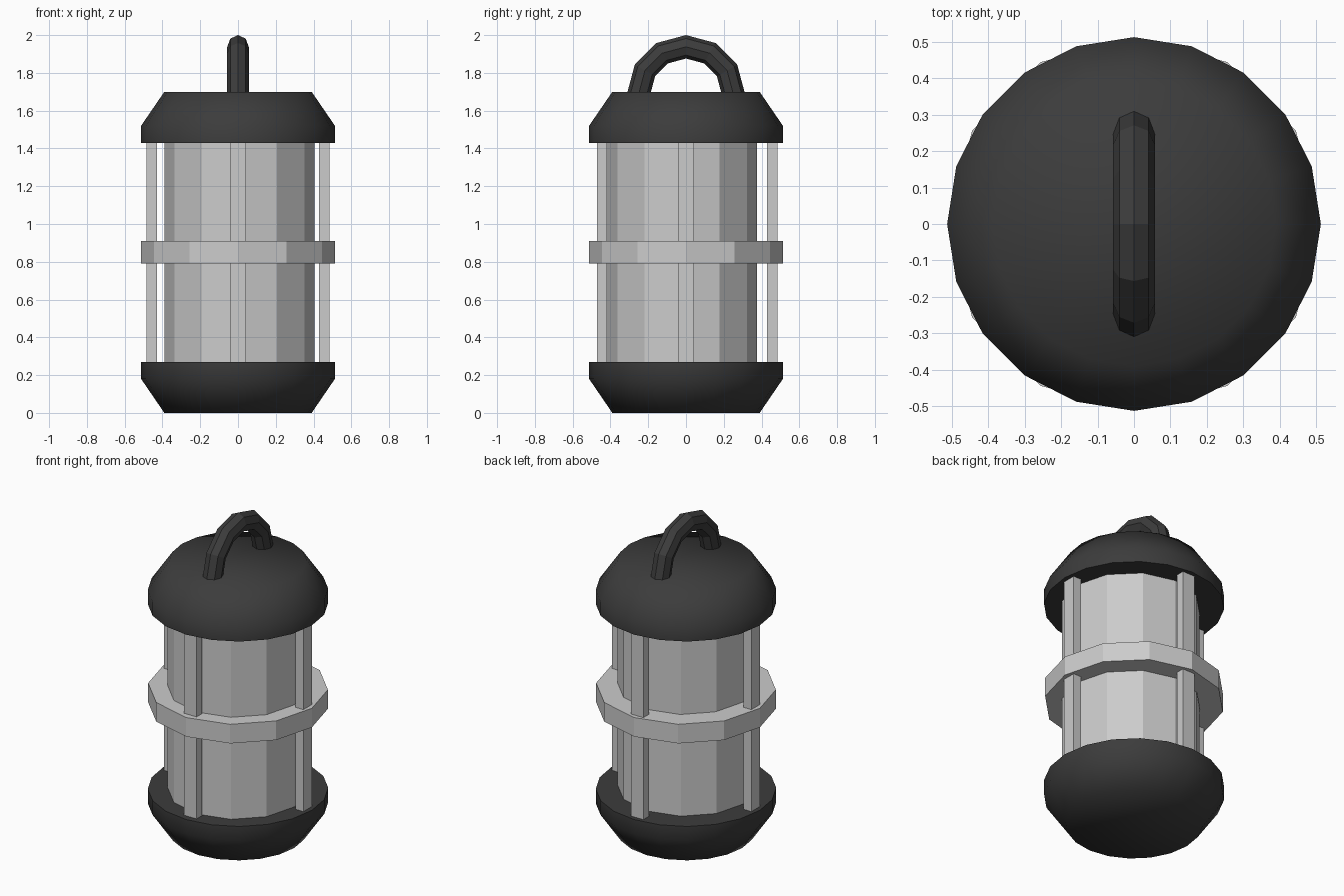
import bpy, bmesh, math
from mathutils import Vector

if "Cube" in bpy.data.objects:
    bpy.data.objects.remove(bpy.data.objects["Cube"])

dark = bpy.data.materials.new("dark_metal")
dark.diffuse_color = (0.045, 0.045, 0.045, 1)
dark.use_nodes = True
dark.node_tree.nodes["Principled BSDF"].inputs["Base Color"].default_value = dark.diffuse_color


def make_object(name, bm, mat=None, smooth=None):
    bmesh.ops.recalc_face_normals(bm, faces=bm.faces)
    mesh = bpy.data.meshes.new(name)
    bm.to_mesh(mesh)
    bm.free()
    ob = bpy.data.objects.new(name, mesh)
    bpy.context.collection.objects.link(ob)
    if mat:
        mesh.materials.append(mat)
    if smooth:
        bpy.ops.object.select_all(action='DESELECT')
        ob.select_set(True)
        bpy.context.view_layer.objects.active = ob
        bpy.ops.object.shade_smooth_by_angle(angle=math.radians(smooth))
    return ob


def bridge(bm, a, b):
    for i in range(len(a)):
        j = (i + 1) % len(a)
        bm.faces.new((a[i], a[j], b[j], b[i]))


def lathe(name, profile, sides, closed=False, centre=(0, 0), mat=None, smooth=None):
    """Stack rings of (radius, z); cap the ends or loop the profile shut."""
    bm = bmesh.new()
    angles = [2 * math.pi * i / sides for i in range(sides)]
    rings = [[bm.verts.new((centre[0] + r * math.cos(t), centre[1] + r * math.sin(t), z))
              for t in angles] for r, z in profile]
    for a, b in zip(rings, rings[1:]):
        bridge(bm, a, b)
    if closed:
        bridge(bm, rings[-1], rings[0])
    else:
        bm.faces.new(rings[0])
        bm.faces.new(rings[-1])
    return make_object(name, bm, mat, smooth)


# Base and lid: 20-sided, smooth, with a sharp rim
lathe("base", [(0.39, 0), (0.513, 0.18), (0.513, 0.27)], 20, mat=dark, smooth=60)
lathe("lid", [(0.513, 1.43), (0.513, 1.52), (0.39, 1.70)], 20, mat=dark, smooth=60)

# Faceted lamp body, slightly off centre, and the band round the middle
lathe("lamp_body", [(0.397, 0.26), (0.397, 1.44)], 12, centre=(0.008, -0.02))
lathe("middle_band", [(0.38, 0.79), (0.513, 0.79), (0.513, 0.91), (0.38, 0.91)], 12, closed=True)

# Four upright guard bars
for i, name in enumerate(("right", "back", "left", "front")):
    t = i * math.pi / 2
    out = Vector((math.cos(t), math.sin(t), 0))
    side = Vector((-math.sin(t), math.cos(t), 0))
    dist = 0.445 if name == "front" else 0.457
    bm = bmesh.new()
    bmesh.ops.create_cube(bm, size=1)
    for v in bm.verts:
        p = v.co.copy()
        v.co = out * (dist + p.x * 0.054) + side * (p.y * 0.086) + Vector((0, 0, 0.85 + p.z * 1.18))
    make_object("guard_bar_" + name, bm)

# Carrying handle: octagonal tube swept over a half circle in six segments
bm = bmesh.new()
rings = []
for i in range(7):
    t = math.pi * i / 6
    ring = []
    for k in range(8):
        u = 2 * math.pi * k / 8
        r = 0.251 + 0.062 * math.cos(u)
        ring.append(bm.verts.new((0.057 * math.sin(u), r * math.cos(t), 1.687 + r * math.sin(t))))
    rings.append(ring)
for a, b in zip(rings, rings[1:]):
    bridge(bm, a, b)
bm.faces.new(rings[0])
bm.faces.new(rings[-1])
make_object("handle", bm, dark)
